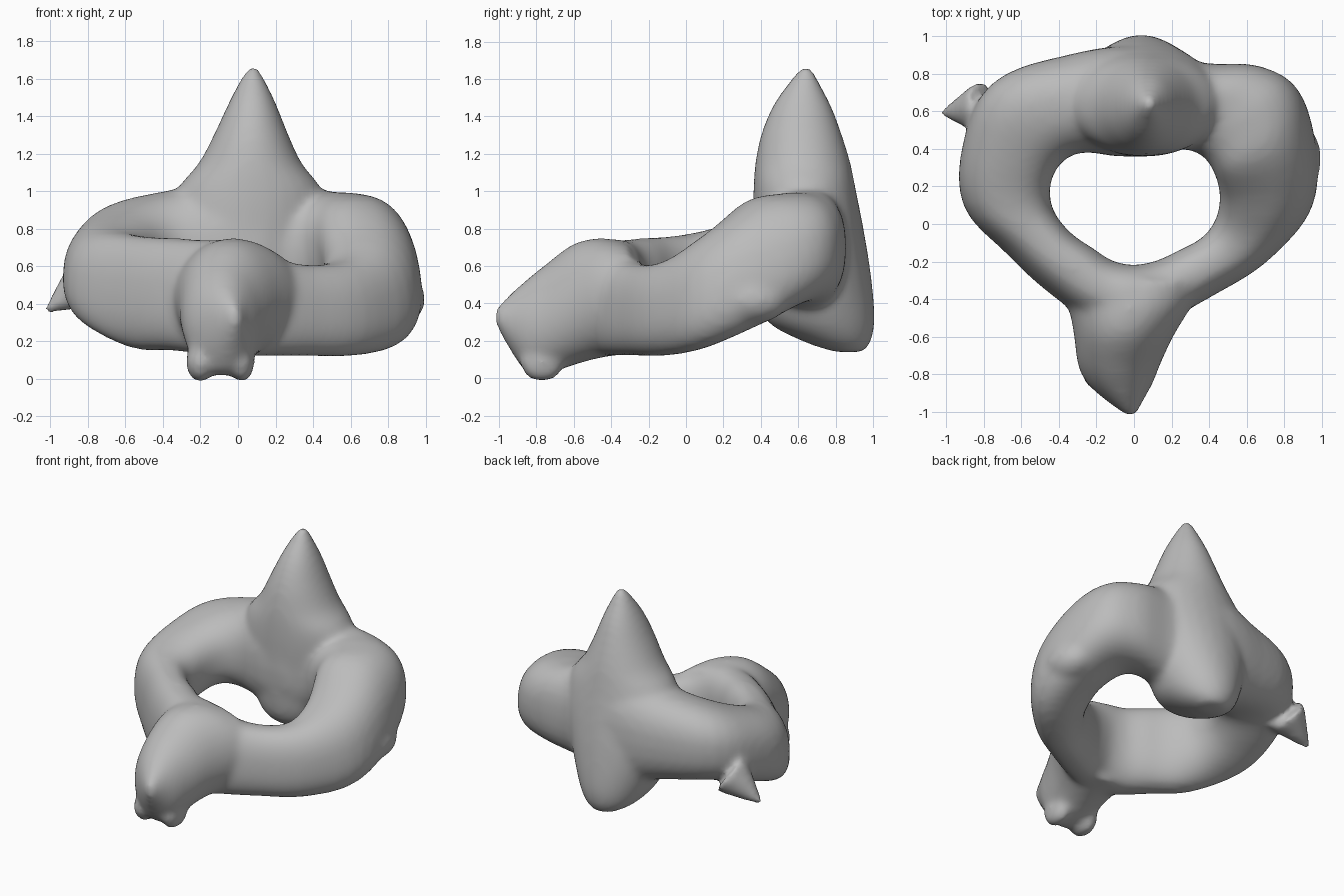
import bpy, bmesh
from math import cos, sin, radians, pi
from mathutils import Vector

cube = bpy.data.objects.get("Cube")
if cube:
    bpy.data.objects.remove(cube)

bm = bmesh.new()
SIDES = 28


def spline(a, b, c, d, t):
    """Smooth blend between b and c, component by component."""
    return [0.5 * (2 * q + (r - p) * t + (2 * p - 5 * q + 4 * r - s) * t * t
                   + (3 * q - p - 3 * r + s) * t ** 3)
            for p, q, r, s in zip(a, b, c, d)]


def resample(rows, steps, closed):
    n, out = len(rows), []
    for i in range(n if closed else n - 1):
        def get(k):
            return rows[k % n] if closed else rows[max(0, min(n - 1, k))]
        for s in range(steps):
            out.append(spline(get(i - 1), get(i), get(i + 1), get(i + 2), s / steps))
    if not closed:
        out.append(rows[-1])
    return out


def section(power):
    """Unit rounded outline."""
    pts = []
    for k in range(SIDES):
        c, s = cos(2 * pi * k / SIDES), sin(2 * pi * k / SIDES)
        e = 2 / power
        pts.append((abs(c) ** e * (1 if c > 0 else -1),
                    abs(s) ** e * (1 if s > 0 else -1)))
    return pts


def skin(loops, closed):
    rings = [[bm.verts.new(p) for p in loop] for loop in loops]
    n = len(rings)
    for i in range(n if closed else n - 1):
        a, b = rings[i], rings[(i + 1) % n]
        for k in range(SIDES):
            j = (k + 1) % SIDES
            bm.faces.new((a[k], a[j], b[j], b[k]))
    if not closed:
        bm.faces.new(rings[0][::-1])
        bm.faces.new(rings[-1])


def loft(rows, axis, power):
    """Rows: position along the axis, then low/high of the two other directions."""
    loops = []
    for t, a0, a1, b0, b1 in resample(rows, 4, False):
        loop = []
        for u, v in section(power):
            a = (a0 + a1) / 2 + u * (a1 - a0) / 2
            b = (b0 + b1) / 2 + v * (b1 - b0) / 2
            loop.append((a, b, t) if axis == "z" else (a, t, b))
        loops.append(loop)
    skin(loops, False)


def spike(base, tip, radius):
    base, tip = Vector(base), Vector(tip)
    d = tip - base
    turn = d.to_track_quat("Z", "Y").to_matrix().to_4x4()
    turn.translation = (base + tip) / 2
    bmesh.ops.create_cone(bm, cap_ends=True, segments=16, radius1=radius,
                          radius2=0.015, depth=d.length, matrix=turn)


def blob(centre, size):
    made = bmesh.ops.create_uvsphere(bm, u_segments=16, v_segments=10, radius=1)
    for v in made["verts"]:
        v.co = Vector(centre) + Vector([c * s for c, s in zip(v.co, size)])


# Ring: angle, inner radius, outer radius, bottom, top, outward lean
ring = [
    (0, .46, .95, .16, .77, -.2), (20, .47, 1.02, .28, .95, -.25),
    (36, .45, 1.07, .39, .99, -.1), (48, .40, 1.0, .40, 1.0, 0),
    (65, .29, .84, .35, 1.05, 0), (90, .26, .85, .3, 1.12, 0),
    (115, .29, .88, .38, 1.03, 0), (140, .42, 1.0, .43, .96, 0),
    (160, .46, .97, .36, .87, -.1), (180, .44, .91, .26, .79, -.1),
    (200, .38, .73, .16, .76, -.1), (225, .32, .65, .15, .75, -.1),
    (250, .32, .66, .13, .74, -.1), (270, .32, .7, .12, .74, -.1),
    (290, .32, .63, .12, .66, -.1), (315, .34, .65, .12, .61, -.1),
    (340, .42, .79, .12, .63, -.1),
]
loops = []
for i, row in enumerate(ring):
    n = len(ring)
    nbr = []
    for k in (i - 1, i, i + 1, i + 2):
        r = list(ring[k % n])
        r[0] += 360 * (k // n)
        nbr.append(r)
    for s in range(4):
        ang, r0, r1, z0, z1, lean = spline(*nbr, s / 4)
        c, d = cos(radians(ang)), sin(radians(ang))
        loop = []
        for u, v in section(2.4):
            h = v * (z1 - z0) / 2
            r = (r0 + r1) / 2 + u * (r1 - r0) / 2 + lean * h * 0.6
            loop.append((r * c, 0.1 + r * d, (z0 + z1) / 2 + h))
        loops.append(loop)
skin(loops, True)

# Tall back peak and its lower lobe
loft([
    (.14, -.03, .13, .80, .95), (.2, -.14, .22, .62, .99),
    (.32, -.23, .31, .42, 1.01), (.55, -.32, .40, .37, .99),
    (.8, -.38, .47, .36, .95), (1.0, -.33, .45, .36, .91),
    (1.15, -.21, .34, .37, .88), (1.3, -.13, .27, .40, .835),
    (1.45, -.06, .21, .46, .78), (1.57, .0, .155, .54, .72),
    (1.67, .06, .10, .62, .67),
], "z", 2)

# Front keel narrowing to a beak
loft([
    (-.3, -.42, .38, .13, .72), (-.45, -.35, .3, .11, .75),
    (-.6, -.32, .21, .07, .72), (-.75, -.3, .14, .02, .61),
    (-.85, -.25, .10, .03, .53), (-.94, -.15, .05, .15, .45),
    (-1.02, -.04, .01, .29, .37),
], "y", 2)

# Two small feet below the keel
blob((-.2, -.77, .09), (.08, .12, .11))
blob((.02, -.77, .09), (.07, .12, .11))

# Side thorn, and the wider swelling on the other side
spike((-.8, .62, .52), (-1.03, .59, .355), .15)
blob((.86, .35, .42), (.14, .2, .13))

bmesh.ops.recalc_face_normals(bm, faces=bm.faces)
mesh = bpy.data.meshes.new("ring_body")
bm.to_mesh(mesh)
bm.free()
body = bpy.data.objects.new("ring_body", mesh)
bpy.context.collection.objects.link(body)

# Fuse the parts into one soft skin
fuse = body.modifiers.new("fuse", "REMESH")
fuse.mode = "VOXEL"
fuse.voxel_size = 0.022
fuse.use_smooth_shade = True
soften = body.modifiers.new("soften", "SMOOTH")
soften.factor = 0.5
soften.iterations = 12

# Plain grey clay
grey = bpy.data.materials.new("clay_grey")
grey.use_nodes = True
colour = (0.5, 0.5, 0.5, 1)
grey.diffuse_color = colour
grey.node_tree.nodes["Principled BSDF"].inputs["Base Color"].default_value = colour
mesh.materials.append(grey)
for poly in mesh.polygons:
    poly.use_smooth = True
